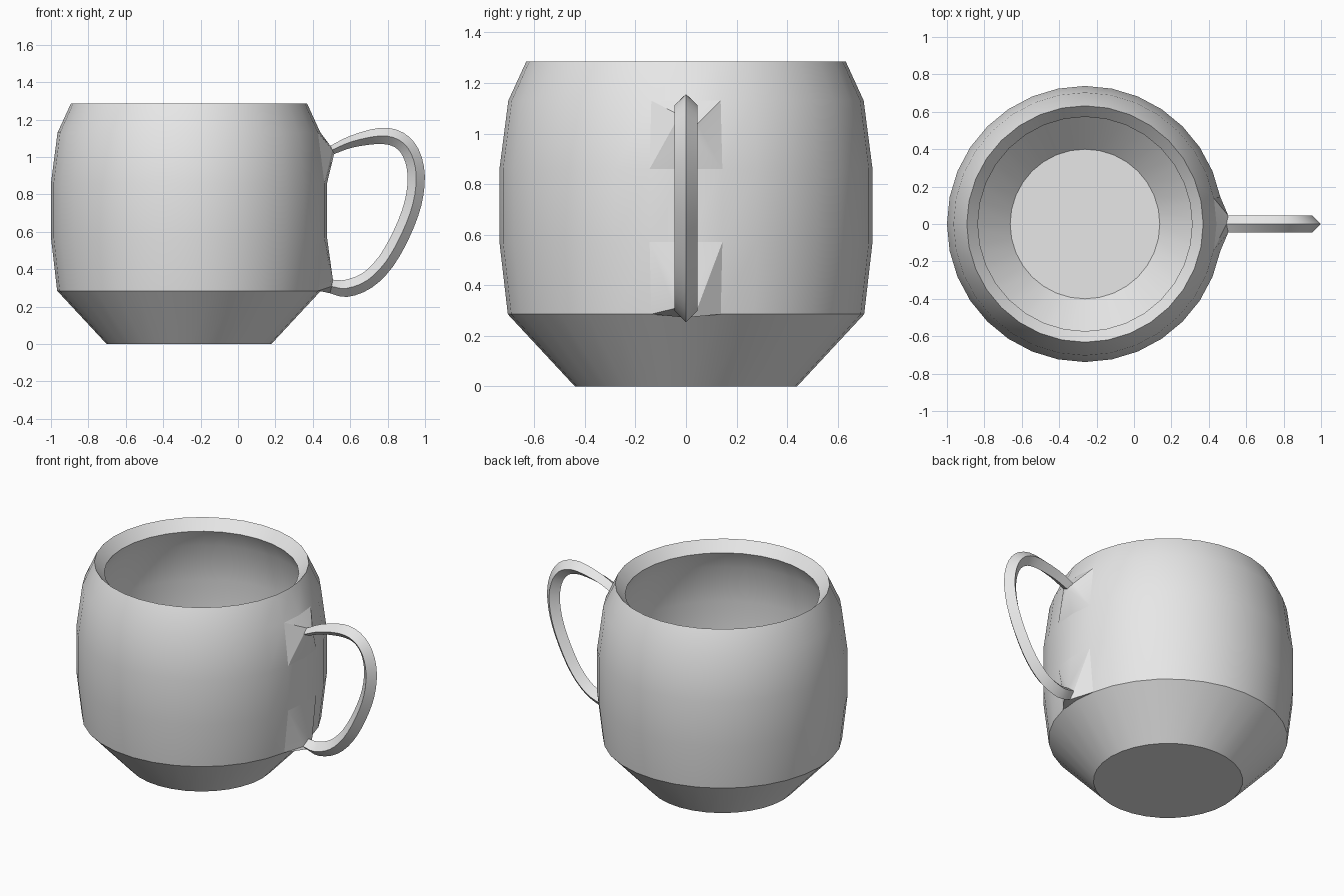
import bpy
import bmesh
import math
from mathutils import Vector

if "Cube" in bpy.data.objects:
    bpy.data.objects.remove(bpy.data.objects["Cube"], do_unlink=True)

SEGMENTS = 32
CENTRE_X = -0.262
HALF_WIDTH = 0.045

# (radius, height): up the outside, over the sloped rim, down the inside
PROFILE = [(0.44, 0), (0.705, 0.285), (0.738, 0.57), (0.738, 0.86), (0.703, 1.13), (0.632, 1.285),
           (0.573, 1.22), (0.64, 1.1), (0.673, 0.86), (0.673, 0.57), (0.645, 0.31), (0.4, 0.07)]
LOWER_BAND, UPPER_BAND = 1, 3

# (x, z, half depth) along the middle of the handle
HANDLE_PATH = [(0.504, 1.038, 0.024), (0.61, 1.083, 0.032), (0.76, 1.113, 0.043),
               (0.86, 1.092, 0.045), (0.925, 1.02, 0.046), (0.953, 0.9, 0.046),
               (0.935, 0.75, 0.046), (0.875, 0.59, 0.046), (0.79, 0.44, 0.046),
               (0.69, 0.34, 0.046), (0.58, 0.298, 0.046), (0.5, 0.308, 0.037)]

clay = bpy.data.materials.new("light_grey")
clay.use_nodes = True
clay.diffuse_color = (0.8, 0.8, 0.8, 1)
clay.node_tree.nodes["Principled BSDF"].inputs["Base Color"].default_value = clay.diffuse_color


def wall_point(row, step):
    radius, z = PROFILE[row]
    angle = math.tau * step / SEGMENTS
    return Vector((CENTRE_X + radius * math.cos(angle), radius * math.sin(angle), z))


def finish(bm, name):
    mesh = bpy.data.meshes.new(name)
    bm.to_mesh(mesh)
    bm.free()
    mesh.materials.append(clay)
    obj = bpy.data.objects.new(name, mesh)
    bpy.context.collection.objects.link(obj)
    bpy.ops.object.select_all(action='DESELECT')
    obj.select_set(True)
    bpy.context.view_layer.objects.active = obj
    bpy.ops.object.shade_smooth_by_angle(angle=math.radians(30))


def smooth_path(points, steps=3):
    """Catmull-Rom curve through the points."""
    pts = [Vector(p) for p in points]
    pts = [2 * pts[0] - pts[1]] + pts + [2 * pts[-1] - pts[-2]]
    out = []
    for a, b, c, d in zip(pts, pts[1:], pts[2:], pts[3:]):
        for k in range(steps):
            t = k / steps
            out.append(b + (c - a) * t / 2 + (a - 2.5 * b + 2 * c - d / 2) * t ** 2
                       + (3 * (b - c) + d - a) * t ** 3 / 2)
    return out + [pts[-2]]


# Mug body: lathed wall with two openings where the handle joins
bm = bmesh.new()
rings = [[bm.verts.new(wall_point(row, i)) for i in range(SEGMENTS)] for row in range(len(PROFILE))]
for row, (low, high) in enumerate(zip(rings, rings[1:])):
    for i in range(SEGMENTS):
        if row in (LOWER_BAND, UPPER_BAND) and i in (0, SEGMENTS - 1):
            continue
        j = (i + 1) % SEGMENTS
        bm.faces.new((low[i], low[j], high[j], high[i]))
bm.faces.new(rings[0][::-1])
bm.faces.new(rings[-1])
finish(bm, "mug_body")

# Handle: diamond section swept along the path
bm = bmesh.new()
path = smooth_path(HANDLE_PATH)
sections = []
for i, p in enumerate(path):
    direction = path[min(i + 1, len(path) - 1)] - path[max(i - 1, 0)]
    mid = Vector((p.x, 0, p.y))
    out = Vector((-direction.y, 0, direction.x)).normalized() * p.z
    side = Vector((0, HALF_WIDTH, 0))
    sections.append([bm.verts.new(mid + o) for o in (out, -side, -out, side)])
for a, b in zip(sections, sections[1:]):
    for i in range(4):
        j = (i + 1) % 4
        bm.faces.new((a[i], a[j], b[j], b[i]))


# Flared roots: wall openings twisted into the ends of the handle
def add_root(row, top, left, bottom, right):
    b, m_top, a = [bm.verts.new(wall_point(row + 1, s)) for s in (-1, 0, 1)]
    c, m_low, d = [bm.verts.new(wall_point(row, s)) for s in (-1, 0, 1)]
    for face in ((b, c, left, top), (c, m_low, bottom, left), (m_low, d, bottom),
                 (d, a, right, bottom), (a, m_top, top, right), (m_top, b, top)):
        bm.faces.new(face)


add_root(UPPER_BAND, *sections[0])
outer, left, inner, right = sections[-1]
add_root(LOWER_BAND, inner, left, outer, right)
finish(bm, "mug_handle")
